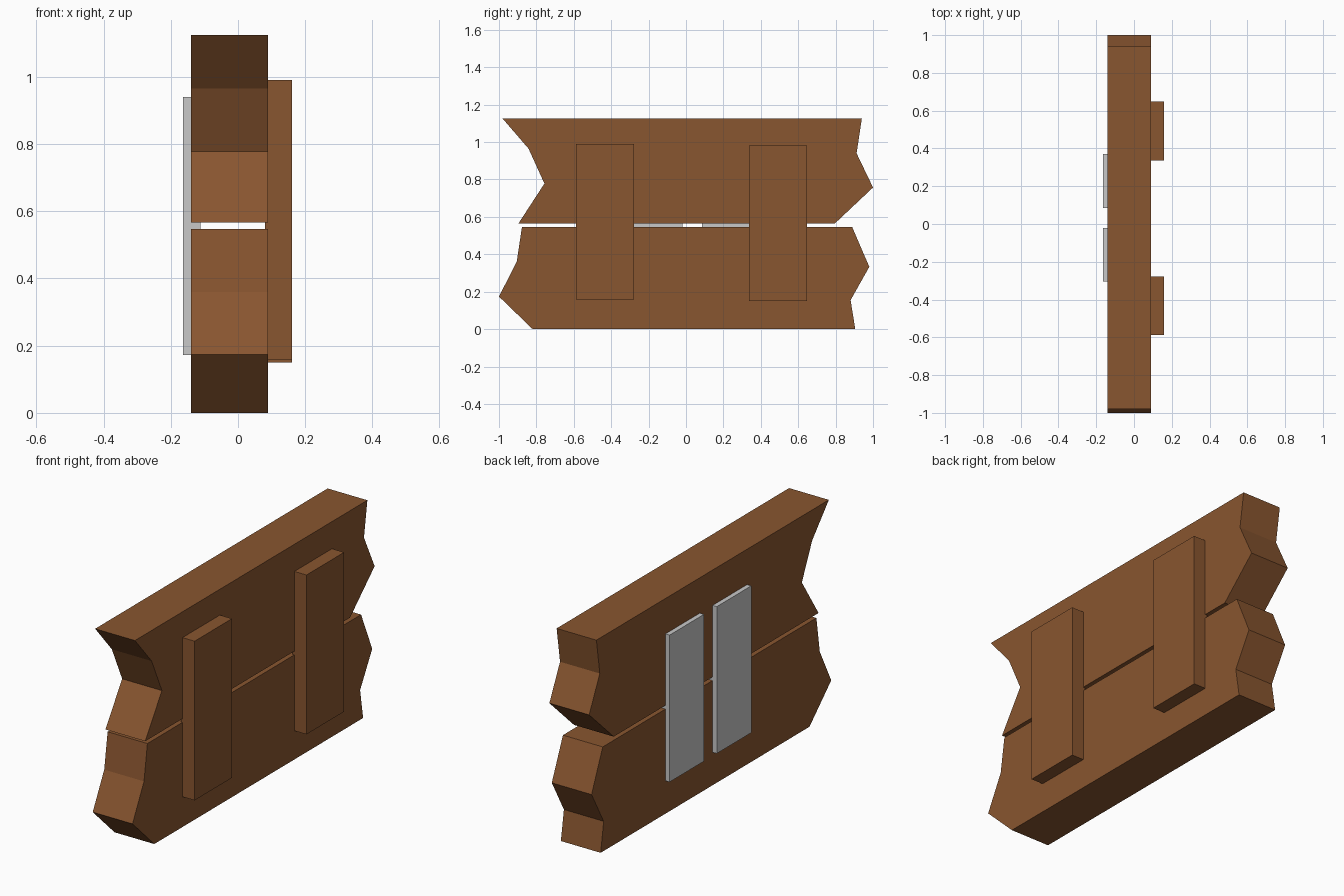
import bpy, bmesh

if "Cube" in bpy.data.objects:
    bpy.data.objects.remove(bpy.data.objects["Cube"])


def material(name, rgb):
    m = bpy.data.materials.new(name)
    m.diffuse_color = (*rgb, 1)
    m.use_nodes = True
    m.node_tree.nodes["Principled BSDF"].inputs["Base Color"].default_value = m.diffuse_color
    return m


wood = material("brown_wood", (0.25, 0.092, 0.029))
metal = material("light_grey_metal", (0.58, 0.58, 0.58))


def extrude_profile(name, points, x0, x1, mat):
    """Extrude a closed (y, z) outline along x."""
    bm = bmesh.new()
    face = bm.faces.new([bm.verts.new((x0, y, z)) for y, z in points])
    res = bmesh.ops.extrude_face_region(bm, geom=[face])
    verts = [v for v in res["geom"] if isinstance(v, bmesh.types.BMVert)]
    bmesh.ops.translate(bm, verts=verts, vec=(x1 - x0, 0, 0))
    bmesh.ops.recalc_face_normals(bm, faces=bm.faces)
    mesh = bpy.data.meshes.new(name)
    bm.to_mesh(mesh)
    bm.free()
    mesh.materials.append(mat)
    obj = bpy.data.objects.new(name, mesh)
    bpy.context.collection.objects.link(obj)
    return obj


def slab(name, y0, y1, z0, z1, x0, x1, mat):
    return extrude_profile(name, [(y0, z0), (y1, z0), (y1, z1), (y0, z1)], x0, x1, mat)


# Two thick planks with broken ends
extrude_profile("upper_plank", [
    (-0.98, 1.125), (-0.842, 0.965), (-0.757, 0.778), (-0.895, 0.566),
    (0.797, 0.566), (1.0, 0.757), (0.912, 0.94), (0.94, 1.125)], -0.14, 0.09, wood)
extrude_profile("lower_plank", [
    (-0.877, 0.547), (-0.905, 0.36), (-1.0, 0.174), (-0.82, 0),
    (0.905, 0), (0.88, 0.155), (0.98, 0.333), (0.888, 0.547)], -0.14, 0.09, wood)

# Wooden battens joining the planks on the +x side
slab("front_batten", -0.587, -0.278, 0.158, 0.99, 0.08, 0.16, wood)
slab("rear_batten", 0.337, 0.648, 0.15, 0.983, 0.08, 0.16, wood)

# Metal plates on the -x side
for label, y in (("front", -0.305), ("rear", 0.085)):
    slab(label + "_metal_plate", y, y + 0.285, 0.172, 0.94, -0.164, -0.112, metal)
